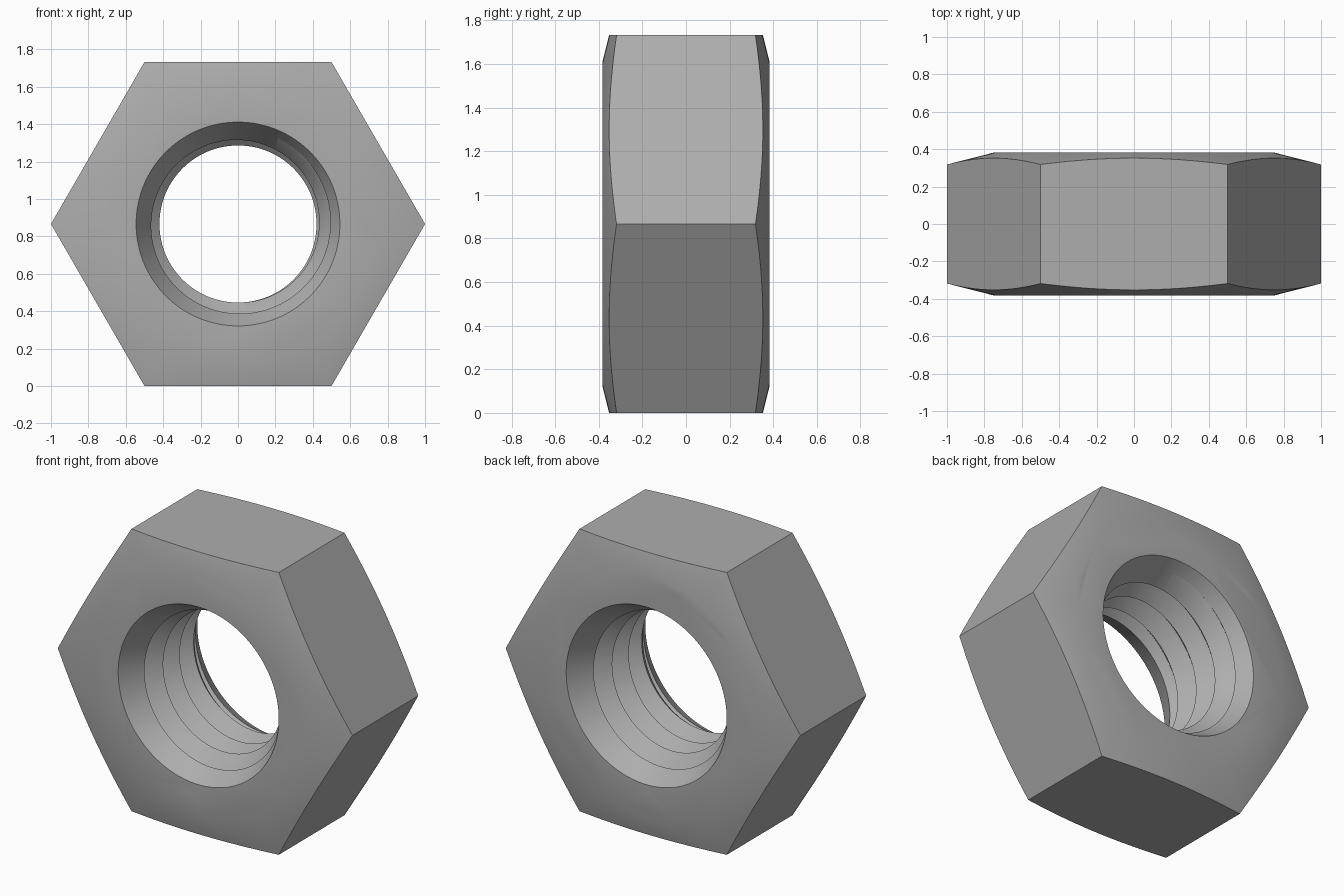
import bpy, bmesh, math
from mathutils import Matrix

cube = bpy.data.objects.get("Cube")
if cube:
    bpy.data.objects.remove(cube, do_unlink=True)

HALF = 0.383          # half thickness
FLAT = math.sqrt(0.75)  # centre to flat, also the axis height
CREST, ROOT, PITCH = 0.42, 0.505, 0.16
MOUTH, SLOPE = 0.545, 1.73   # countersink radius at the face, depth per radius
SEGS, ROWS = 96, 2

steel = bpy.data.materials.new("grey_steel")
steel.use_nodes = True
colour = (0.42, 0.42, 0.42, 1)
steel.diffuse_color = colour
steel.node_tree.nodes["Principled BSDF"].inputs["Base Color"].default_value = colour


def make_object(name, bm):
    bmesh.ops.recalc_face_normals(bm, faces=bm.faces)
    mesh = bpy.data.meshes.new(name)
    bm.to_mesh(mesh)
    bm.free()
    mesh.materials.append(steel)
    obj = bpy.data.objects.new(name, mesh)
    bpy.context.collection.objects.link(obj)
    return obj


def polar(r, y, a):
    return (r * math.sin(a), y, r * math.cos(a))


def lathe(name, profile, segs=SEGS, turn=0.0):
    """Closed solid turned around the y axis from (radius, y) points."""
    bm = bmesh.new()
    rings = [[bm.verts.new(polar(r, y, turn + math.tau * i / segs)) for i in range(segs)]
             for r, y in profile]
    for a, b in zip(rings, rings[1:]):
        for i in range(segs):
            j = (i + 1) % segs
            bm.faces.new((a[i], a[j], b[j], b[i]))
    bm.faces.new(rings[0])
    bm.faces.new(rings[-1])
    return make_object(name, bm)


def thread_cutter():
    """Right-handed V-thread screw, longer than the nut."""
    bm = bmesh.new()
    turns = 8
    start = -0.305 - PITCH * (4 + 0.125) + PITCH * 2
    cols = []
    for c in range(SEGS):
        t = c / SEGS
        cols.append([bm.verts.new(polar(CREST if k % 2 else ROOT,
                                        start + PITCH * (k / ROWS + t), math.tau * t))
                     for k in range(turns * ROWS + 1)])
    # the last column meets the first one pitch further on
    for c in range(SEGS):
        a = cols[c]
        b = cols[c + 1] if c + 1 < SEGS else cols[0][ROWS:]
        for k in range(min(len(a), len(b)) - 1):
            bm.faces.new((a[k], a[k + 1], b[k + 1], b[k]))
    # close both ends with cones
    rim = [e for e in bm.edges if e.is_boundary]
    tips = {s: bm.verts.new((0, s * 1.6, 0)) for s in (-1, 1)}
    for e in rim:
        side = 1 if e.verts[0].co.y > 0 else -1
        bm.faces.new((e.verts[0], e.verts[1], tips[side]))
    return make_object("thread_cutter", bm)


def boolean(obj, tool, operation):
    mod = obj.modifiers.new(operation.title(), 'BOOLEAN')
    mod.operation, mod.solver, mod.object = operation, 'EXACT', tool
    bpy.context.view_layer.update()
    with bpy.context.temp_override(object=obj, active_object=obj):
        bpy.ops.object.modifier_apply(modifier=mod.name)
    bpy.data.objects.remove(tool, do_unlink=True)


# Hexagonal body with conical corner chamfers on both faces
nut = lathe("hex_nut", [(1, -HALF), (1, HALF)], 6, math.pi / 6)
chamfer = lathe("corner_chamfer", [(0.745, -HALF), (1.1, -0.293), (1.1, 0.293), (0.745, HALF)],
                144, math.pi / 144)
# Cones overshoot the faces so that no surfaces coincide
chamfer.data.transform(Matrix.Identity(4))
boolean(nut, chamfer, 'INTERSECT')

# Threaded bore and countersunk mouths
boolean(nut, thread_cutter(), 'DIFFERENCE')
over = 0.1
for side, label in ((-1, "front"), (1, "back")):
    deep = (MOUTH - 0.3) * SLOPE
    sink = lathe(label + "_countersink",
                 [(MOUTH + over / SLOPE, side * (HALF + over)), (0.3, side * (HALF - deep))],
                 SEGS, math.pi / SEGS)
    boolean(nut, sink, 'DIFFERENCE')

# Stand the nut on one flat
nut.data.transform(Matrix.Translation((0, 0, FLAT)))
bpy.ops.object.select_all(action='DESELECT')
nut.select_set(True)
bpy.context.view_layer.objects.active = nut
bpy.ops.object.shade_smooth_by_angle(angle=math.radians(30))
